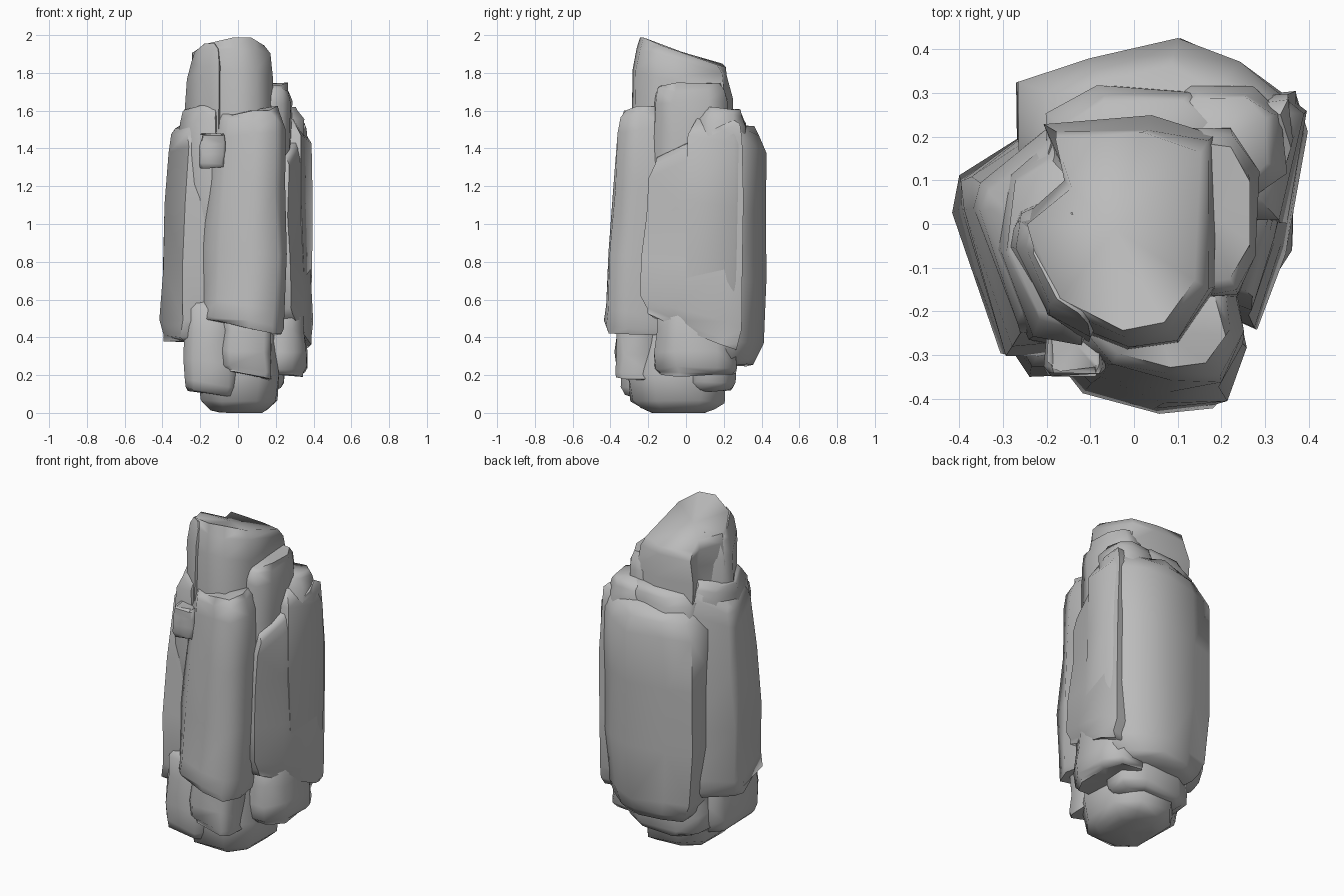
import bpy
import bmesh
import random
from math import radians
from mathutils import Vector

random.seed(4)
cube = bpy.data.objects.get("Cube")
if cube:
    bpy.data.objects.remove(cube, do_unlink=True)

stone = bpy.data.materials.new("grey_stone")
stone.use_nodes = True
grey = (.5, .5, .5, 1)
stone.diffuse_color = grey
stone.node_tree.nodes["Principled BSDF"].inputs["Base Color"].default_value = grey


def block_outline(left, right, front, back, cut=.25):
    """Rectangle with its four corners cut off, counter-clockwise."""
    cut_x = (right - left) * cut
    cut_y = (back - front) * cut
    return [(left + cut_x, front), (right - cut_x, front),
            (right, front + cut_y), (right, back - cut_y),
            (right - cut_x, back), (left + cut_x, back),
            (left, back - cut_y), (left, front + cut_y)]


def slab(name, outline, bottom, top, foot=.85, swell=1, shoulder=.95, crown=.7,
         lean=(0, 0), top_tilt=(0, 0), foot_tilt=(0, 0), rough=.01):
    """Loft an outline upwards, narrowing at the foot, shoulder and crown."""
    bm = bmesh.new()
    points = [Vector(p) for p in outline]
    count = len(points)
    centre = sum(points, Vector((0, 0))) / count
    profile = [(0, foot), (.03, (foot + swell) / 2), (.1, swell), (.35, 1),
               (.65, (1 + shoulder) / 2), (.9, shoulder),
               (.97, (shoulder + crown) / 2), (1, crown)]
    rings = []
    for rise, scale in profile:
        ring = []
        for point in points:
            arm = (point - centre) * scale
            spot = centre + arm + Vector(lean) * rise
            height = bottom + (top - bottom) * rise
            height += arm.dot(Vector(top_tilt)) * rise ** 2
            height += arm.dot(Vector(foot_tilt)) * (1 - rise) ** 2
            wobble = Vector([random.uniform(-rough, rough) for axis in "xyz"])
            place = Vector((spot.x, spot.y, height)) + wobble
            place.z = max(place.z, 0)
            ring.append(bm.verts.new(place))
        rings.append(ring)
    for lower, upper in zip(rings, rings[1:]):
        for i in range(count):
            j = (i + 1) % count
            bm.faces.new((lower[i], lower[j], upper[j], upper[i]))
    # Close both ends with a fan around a middle point
    for ring in (rings[0], rings[-1]):
        hub = bm.verts.new(sum((v.co for v in ring), Vector()) / count)
        for i in range(count):
            bm.faces.new((ring[i], ring[(i + 1) % count], hub))
    bmesh.ops.triangulate(bm, faces=bm.faces[:])
    bmesh.ops.recalc_face_normals(bm, faces=bm.faces[:])
    mesh = bpy.data.meshes.new(name)
    bm.to_mesh(mesh)
    bm.free()
    mesh.materials.append(stone)
    rock = bpy.data.objects.new(name, mesh)
    bpy.context.collection.objects.link(rock)
    bpy.ops.object.select_all(action="DESELECT")
    rock.select_set(True)
    bpy.context.view_layer.objects.active = rock
    bpy.ops.object.shade_smooth_by_angle(angle=radians(65))


# Tall middle column with the sloping summit
slab("summit_column",
     [(-.18, .22), (-.14, .1), (-.25, 0), (-.18, -.2), (0, -.29),
      (.12, -.27), (.2, -.15), (.2, .2), (.05, .24)],
     bottom=.2, top=1.91, shoulder=1, crown=.85, lean=(-.02, 0), top_tilt=(0, -.33))

# Thin shard standing on the left of the summit
slab("summit_shard",
     [(-.29, .03), (-.31, -.05), (-.22, -.22), (-.13, -.27), (-.05, -.1), (-.15, .1)],
     bottom=.6, top=1.92, shoulder=.93, crown=.65, lean=(.03, 0), top_tilt=(.1, -.33))

# Broad slab on the front
slab("front_slab",
     [(-.2, -.3), (-.12, -.39), (.05, -.43), (.19, -.42), (.24, -.3), (.2, -.1), (-.17, -.1)],
     bottom=.45, top=1.6, foot=.95, shoulder=.85, crown=.65, lean=(.04, .05),
     top_tilt=(.15, .1), foot_tilt=(-.2, 0))

# Left flank, widest near the foot
slab("left_flank",
     [(-.4, .1), (-.41, .03), (-.3, -.31), (-.18, -.3), (-.1, 0), (-.2, .24)],
     bottom=.37, top=1.55, shoulder=.85, crown=.65, lean=(.03, .02), top_tilt=(.5, .1))
slab("left_upper_ledge",
     [(-.3, .12), (-.33, -.06), (-.24, -.26), (-.12, -.28), (0, 0), (-.2, .2)],
     bottom=.9, top=1.63, crown=.75, lean=(.01, 0), top_tilt=(.2, 0))
slab("left_wedge", block_outline(-.2, -.07, -.34, -.2, cut=.1),
     bottom=1.3, top=1.48, crown=.85)

# Right flank in two overlapping layers
slab("right_flank",
     [(.28, -.24), (.34, -.06), (.4, .2), (.38, .3), (.15, .28), (.15, -.18)],
     bottom=.42, top=1.46, shoulder=.93, crown=.75, lean=(-.02, .02),
     top_tilt=(0, .5), foot_tilt=(0, -.4))
slab("right_upper_ledge", block_outline(.08, .28, -.17, .22),
     bottom=.8, top=1.74, shoulder=1, crown=.8)

# Rounded back slab and the steps above it
slab("back_slab",
     [(-.28, .32), (-.12, .38), (.1, .43), (.25, .37), (.4, .25), (.35, 0), (-.2, 0), (-.27, .1)],
     bottom=.25, top=1.53, foot=.65, swell=.88, crown=.65, top_tilt=(.1, -.2))
slab("back_right_step", block_outline(.05, .35, .05, .32),
     bottom=.9, top=1.61, crown=.7, top_tilt=(0, -.15))
slab("back_upper_step", block_outline(-.2, .24, .05, .31),
     bottom=1, top=1.6, shoulder=1, crown=.75)

# Stacked stones of the foot
slab("foot_stone", block_outline(-.2, .22, -.3, .22),
     bottom=0, top=.6, foot=.55, swell=.95, lean=(-.03, 0))
slab("foot_left_block", block_outline(-.28, 0, -.34, .1, cut=.15),
     bottom=.1, top=.6, foot_tilt=(-.2, 0))
slab("foot_front_block", block_outline(-.08, .18, -.37, -.15, cut=.15),
     bottom=.2, top=.55, foot_tilt=(-.2, 0))
slab("foot_right_block", block_outline(.1, .36, -.16, .27),
     bottom=.2, top=.55)
slab("foot_back_block", block_outline(-.22, .25, 0, .26),
     bottom=.12, top=.5, foot=.75)
